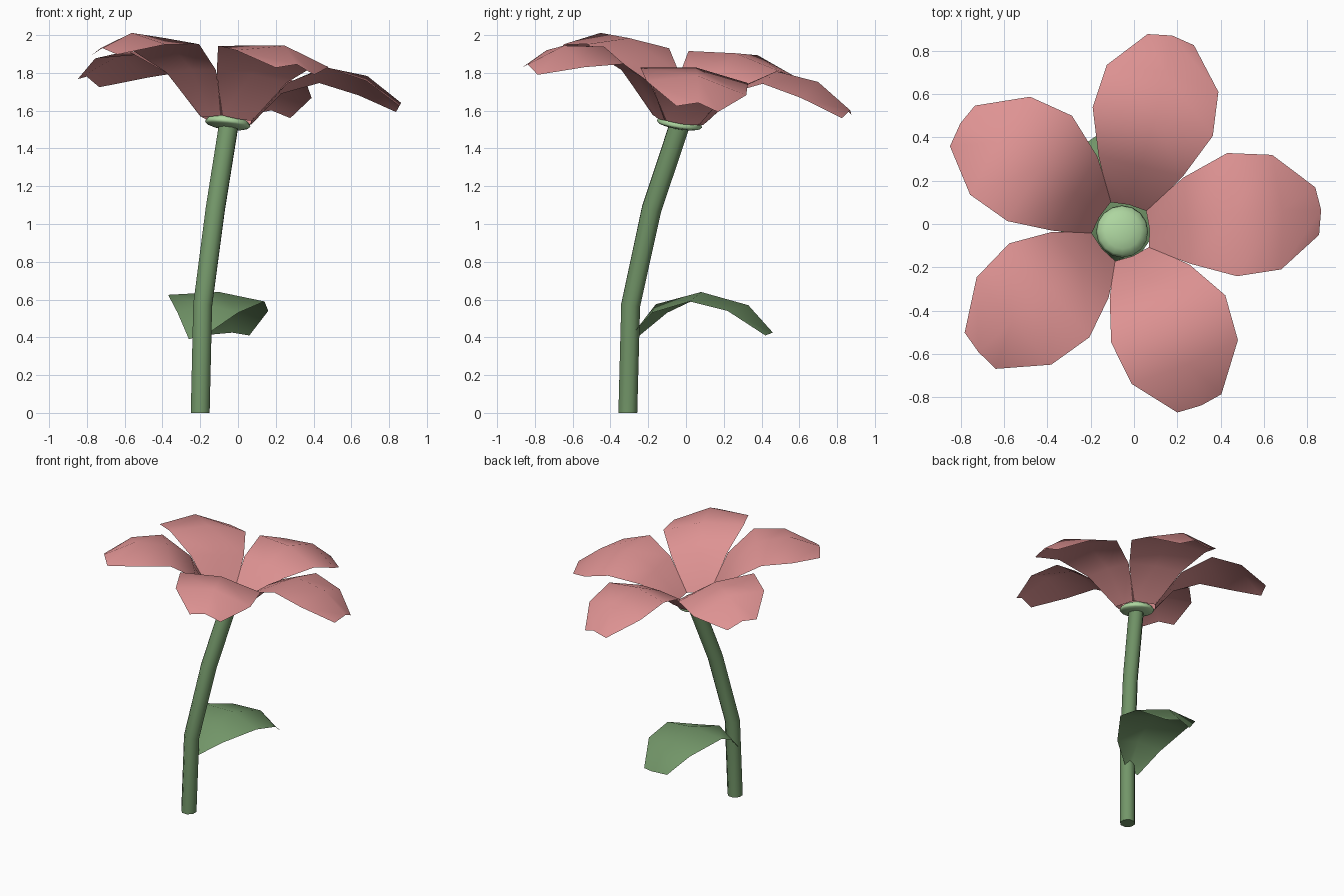
import bpy, bmesh, math
from mathutils import Vector

if "Cube" in bpy.data.objects:
    bpy.data.objects.remove(bpy.data.objects["Cube"])

def material(name, rgb):
    m = bpy.data.materials.new(name)
    m.diffuse_color = (*rgb, 1)
    m.use_nodes = True
    m.node_tree.nodes["Principled BSDF"].inputs["Base Color"].default_value = m.diffuse_color
    return m

PINK = material("petal pink", (0.73, 0.29, 0.29))
GREEN = material("leaf green", (0.17, 0.305, 0.14))
PALE = material("pale green", (0.42, 0.67, 0.35))

def make_object(name, verts, faces, mat, angle=60):
    me = bpy.data.meshes.new(name)
    me.from_pydata(verts, [], faces)
    me.materials.append(mat)
    ob = bpy.data.objects.new(name, me)
    bpy.context.collection.objects.link(ob)
    bpy.ops.object.select_all(action='DESELECT')
    ob.select_set(True)
    bpy.context.view_layer.objects.active = ob
    bpy.ops.object.shade_smooth_by_angle(angle=math.radians(angle))
    return ob

def strip(name, rows, mat):
    """Curved sheet through rows of three points (left, middle, right), going outward."""
    verts = [p for row in rows for p in row]
    faces = []
    for i in range(len(rows) - 1):
        for j in range(2):
            a = i * 3 + j
            faces.append((a, a + 1, a + 4, a + 3)[::-1])
    ob = make_object(name, verts, faces, mat)
    # top side faces up
    if sum(p.normal.z * p.area for p in ob.data.polygons) < 0:
        ob.data.flip_normals()
    return ob

# Flower head frame: tilted toward +x +y
CENTRE = Vector((-0.055, -0.035, 1.525))
TX, TY = 0.12, 0.152

def head_point(x, y, h):
    return CENTRE + Vector((x + 0.09 * h, y + 0.125 * h, h - TX * x - TY * y))

# Petals: (distance out, half width, middle height, edge height, edge pullback)
PROFILE = [
    (0.125, 0.09, 0.02, 0.025, 0.01),
    (0.28, 0.20, 0.24, 0.23, 0.0),
    (0.48, 0.285, 0.368, 0.325, 0.0),
    (0.71, 0.265, 0.352, 0.285, 0.02),
    (0.90, 0.11, 0.235, 0.20, 0.015),
]
for k in range(5):
    a = math.radians(4.5 + 72 * k)
    c, s = math.cos(a), math.sin(a)
    rows = []
    for r, w, hm, he, back in PROFILE:
        rows.append([head_point(q * c - t * s, q * s + t * c, h)
                     for q, t, h in ((r - back, w, he), (r, 0, hm), (r - back, -w, he))])
    strip(f"petal_{k + 1}", rows, PINK)

# Flower centre: flattened dome
bm = bmesh.new()
bmesh.ops.create_uvsphere(bm, u_segments=16, v_segments=8, radius=1)
for v in bm.verts:
    x, y, z = v.co
    v.co = head_point(x * 0.12, y * 0.12, z * (0.05 if z > 0 else 0.025) + 0.004)
me = bpy.data.meshes.new("flower_centre")
bm.to_mesh(me)
bm.free()
me.materials.append(PALE)
for p in me.polygons:
    p.use_smooth = True
bpy.context.collection.objects.link(bpy.data.objects.new("flower_centre", me))

# Stem: eight-sided bent tube
PATH = [(-0.20, -0.308, 0.0), (-0.187, -0.293, 0.57), (-0.12, -0.182, 1.08), (-0.05, -0.035, 1.52)]
N = 8
verts, faces = [], []
for i, p in enumerate(PATH):
    lean = (Vector(PATH[min(i + 1, 3)]) - Vector(PATH[max(i - 1, 0)])).normalized()
    for j in range(N):
        t = 2 * math.pi * (j + 0.5) / N
        dx, dy = 0.054 * math.cos(t), 0.054 * math.sin(t)
        dz = 0 if i == 0 else -(lean.x * dx + lean.y * dy) / lean.z
        verts.append((p[0] + dx, p[1] + dy, p[2] + dz))
for i in range(len(PATH) - 1):
    for j in range(N):
        k = (j + 1) % N
        faces.append((i * N + j, i * N + k, (i + 1) * N + k, (i + 1) * N + j))
faces.append(tuple(range(N))[::-1])
faces.append(tuple(range(3 * N, 4 * N)))
make_object("stem", verts, faces, GREEN)

# Leaf: arched sheet growing backward from the stem
LEAF = [
    [(-0.26, -0.27, 0.39), (-0.20, -0.28, 0.41), (-0.16, -0.28, 0.42)],
    [(-0.32, -0.10, 0.53), (-0.17, -0.16, 0.575), (0.00, -0.18, 0.53)],
    [(-0.37, 0.10, 0.625), (-0.10, 0.08, 0.64), (0.14, 0.02, 0.59)],
    [(-0.27, 0.34, 0.555), (-0.04, 0.33, 0.57), (0.16, 0.22, 0.54)],
    [(-0.14, 0.43, 0.415), (-0.03, 0.46, 0.425), (0.06, 0.42, 0.41)],
]
strip("leaf", LEAF, GREEN)
